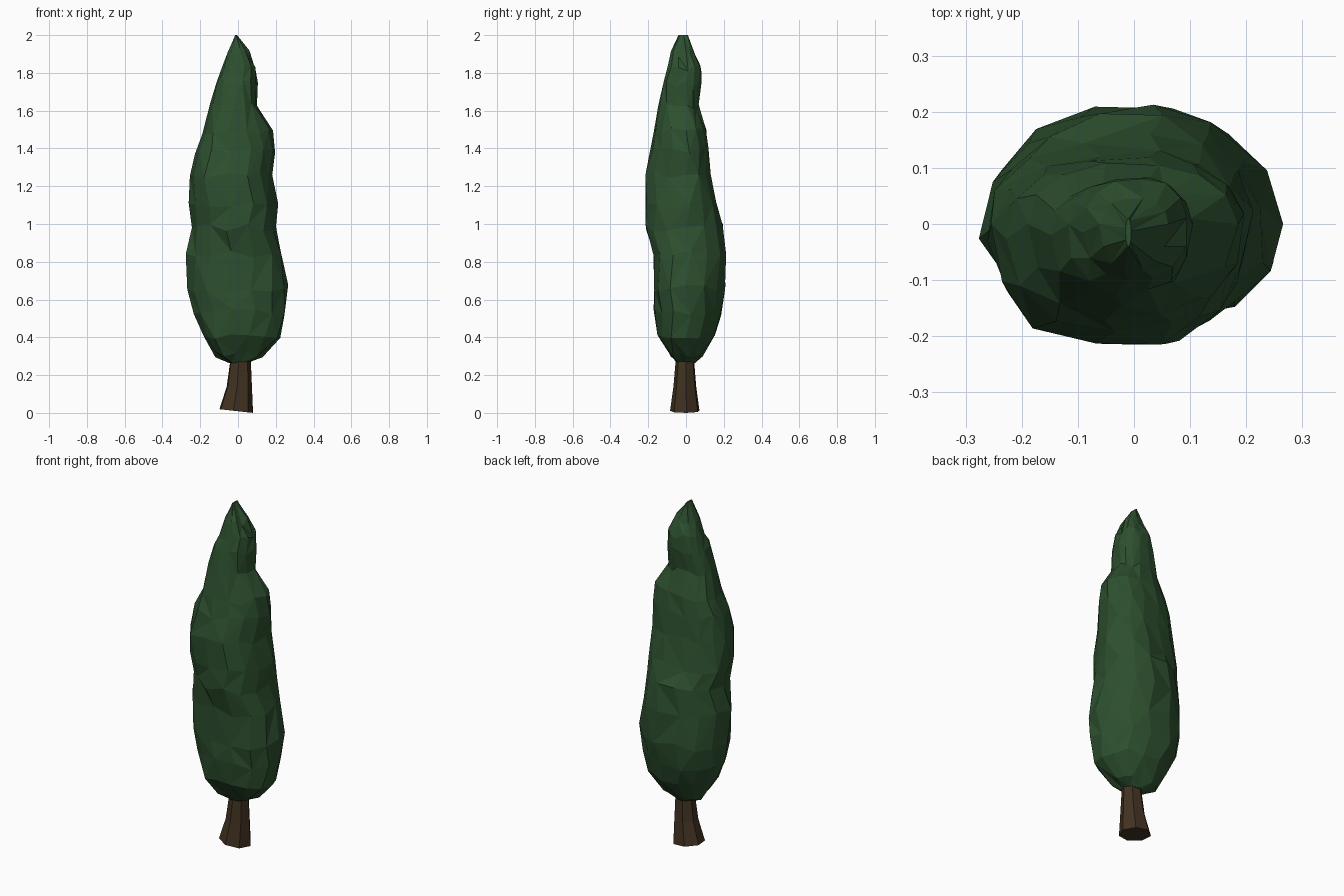
import bpy, bmesh, math, random

if "Cube" in bpy.data.objects:
    bpy.data.objects.remove(bpy.data.objects["Cube"])

random.seed(4)

def material(name, col):
    m = bpy.data.materials.new(name)
    m.diffuse_color = (*col, 1)
    m.use_nodes = True
    m.node_tree.nodes["Principled BSDF"].inputs["Base Color"].default_value = m.diffuse_color
    return m

def loft(name, rings, mat):
    """Skin a list of equal-length point rings and cap both ends."""
    bm = bmesh.new()
    vs = [[bm.verts.new(p) for p in r] for r in rings]
    n = len(vs[0])
    for k in range(len(vs) - 1):
        for i in range(n):
            j = (i + 1) % n
            a, b, c, d = vs[k][i], vs[k][j], vs[k + 1][j], vs[k + 1][i]
            if (i + k) % 2:
                bm.faces.new((a, b, c)); bm.faces.new((a, c, d))
            else:
                bm.faces.new((a, b, d)); bm.faces.new((b, c, d))
    bm.faces.new(vs[0][::-1])
    bm.faces.new(vs[-1])
    bmesh.ops.recalc_face_normals(bm, faces=bm.faces)
    me = bpy.data.meshes.new(name)
    bm.to_mesh(me)
    bm.free()
    ob = bpy.data.objects.new(name, me)
    bpy.context.collection.objects.link(ob)
    me.materials.append(mat)
    return ob

green = material("dark foliage green", (0.026, 0.079, 0.028))
brown = material("bark brown", (0.053, 0.032, 0.015))

# Foliage: height, left, right, front and back extents of the lumpy column
levels = [
    (0.265, -.05, .05, -.05, .05), (0.31, -.13, .13, -.09, .09),
    (0.41, -.185, .22, -.16, .15), (0.53, -.245, .25, -.175, .185),
    (0.66, -.265, .27, -.18, .21), (0.84, -.268, .235, -.18, .205),
    (0.98, -.235, .20, -.21, .20), (1.10, -.255, .21, -.21, .16),
    (1.26, -.25, .18, -.21, .135), (1.39, -.225, .19, -.185, .125),
    (1.49, -.19, .18, -.165, .11), (1.62, -.15, .10, -.145, .065),
    (1.74, -.12, .10, -.125, .08), (1.82, -.09, .095, -.105, .08),
    (1.90, -.06, .06, -.085, .045), (2.0, -.015, -.005, -.04, .01)]
# Broad swells and hollows: direction in degrees, height, relative amount
bumps = [(225, 1.32, .10), (135, 1.28, -.08), (225, .58, -.07),
         (135, .62, .03), (45, .62, -.03), (45, 1.76, .06)]

def swell(a, z):
    return sum(m * max(0, math.cos(a - math.radians(d))) ** 4
               * math.exp(-((z - h) / .17) ** 2) for d, h, m in bumps)

N = 14
rings = []
for k, (z, l, r, f, b) in enumerate(levels):
    ring = []
    end = k in (0, len(levels) - 1)
    for i in range(N):
        a = 2 * math.pi * (i + 0.25 * (k % 2)) / N
        c, s = math.cos(a), math.sin(a)
        # slightly squared ellipse with a different radius on each side
        x = math.copysign(abs(c) ** 0.9, c) * (r if c > 0 else -l)
        y = math.copysign(abs(s) ** 0.9, s) * (b if s > 0 else -f)
        if end:
            x, y = (l + r) / 2 + c * (r - l) / 2, (f + b) / 2 + s * (b - f) / 2
        # leafy dents, with a soft lumpy wave running up the tree
        g = 1 if end else 1.005 + swell(a, z) + .02 * math.sin(3 * a + 5 * z) + random.uniform(-.035, .025)
        dz = 0 if end else random.uniform(-.02, .02)
        ring.append((x * g, y * g, z + dz))
    rings.append(ring)
loft("foliage", rings, green)

# Trunk: seven-sided, flared, with a slightly slanted foot
trunk = []
for z, cx, cy, rx, ry in [(0, -.012, -.005, .092, .08), (.14, .005, -.005, .069, .062),
                          (.28, .012, -.005, .056, .05), (.42, .01, 0, .03, .03)]:
    ring = []
    for i in range(7):
        a = 2 * math.pi * (i + .1) / 7
        x = cx + rx * math.cos(a)
        ring.append((x, cy + ry * math.sin(a), z + (max(0, .012 - .11 * x) if z == 0 else 0)))
    trunk.append(ring)
low = min(p[2] for p in trunk[0])
trunk[0] = [(x, y, z - low) for x, y, z in trunk[0]]
loft("trunk", trunk, brown)
